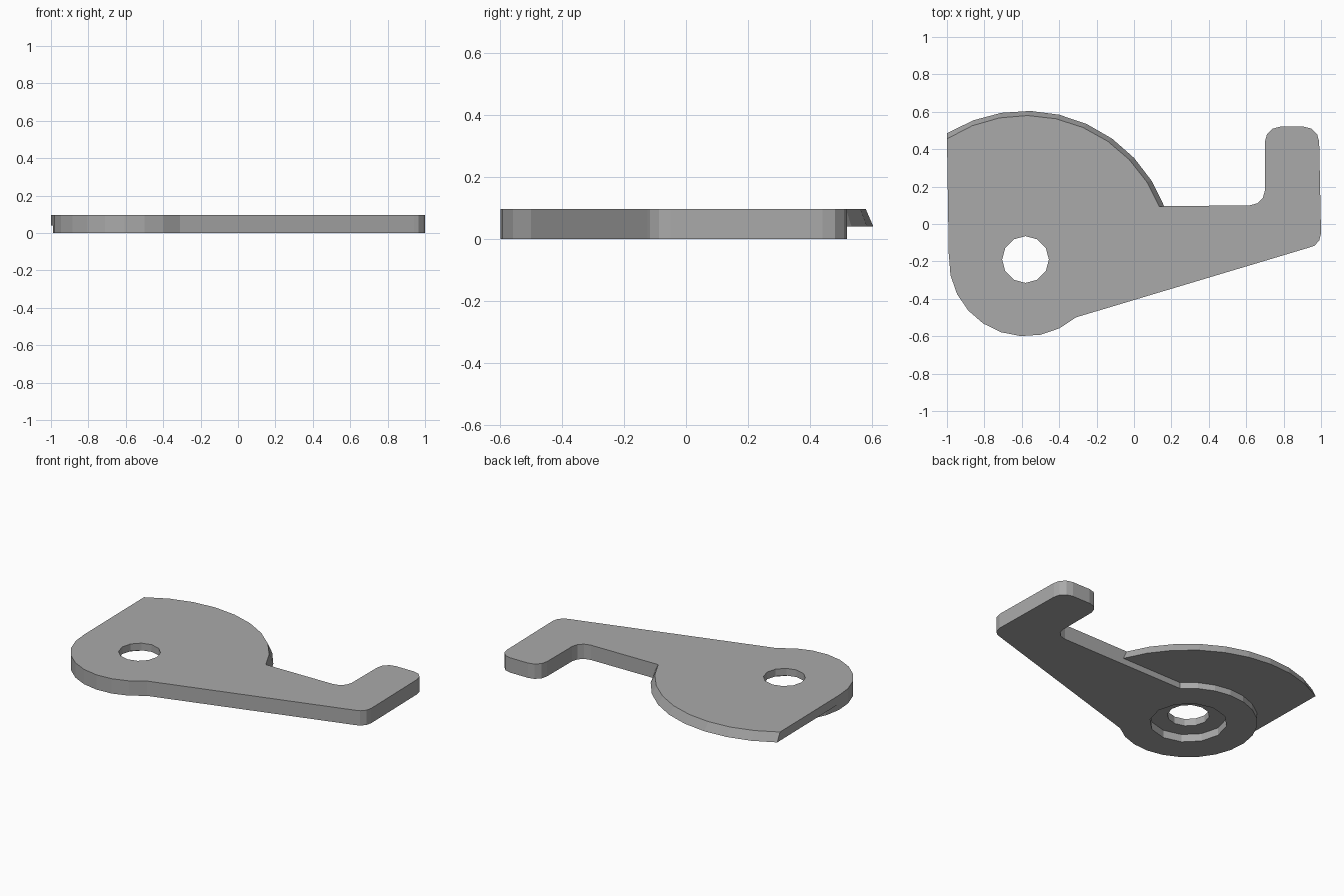
import bpy
import bmesh
from math import sin, cos, sqrt, atan2, pi, radians

cube = bpy.data.objects.get("Cube")
if cube:
    bpy.data.objects.remove(cube, do_unlink=True)

HUB_X, HUB_Y, HUB_R = -0.58, -0.19, 0.41
TOP, STEP = 0.097, 0.04
LEFT, TIP_Y = -1.0, 0.09

grey = bpy.data.materials.new("plain grey")
grey.use_nodes = True
colour = (0.40, 0.40, 0.40, 1)
grey.diffuse_color = colour
grey.node_tree.nodes["Principled BSDF"].inputs["Base Color"].default_value = colour


def arc(cx, cy, r, start, end, steps):
    """Points along an arc, angles in radians."""
    angles = [start + (end - start) * i / steps for i in range(steps + 1)]
    return [(cx + r * cos(a), cy + r * sin(a)) for a in angles]


def corner(cx, cy, r, start, end, steps=3):
    return arc(cx, cy, r, radians(start), radians(end), steps)


def prism(name, low, high, z0, z1):
    """Solid between two outlines with equal point counts."""
    bm = bmesh.new()
    a = [bm.verts.new((x, y, z0)) for x, y in low]
    b = [bm.verts.new((x, y, z1)) for x, y in high]
    bm.faces.new(a)
    bm.faces.new(b)
    for i in range(len(a)):
        j = (i + 1) % len(a)
        bm.faces.new((a[i], a[j], b[j], b[i]))
    bmesh.ops.recalc_face_normals(bm, faces=bm.faces)
    mesh = bpy.data.meshes.new(name)
    bm.to_mesh(mesh)
    bm.free()
    mesh.materials.append(grey)
    obj = bpy.data.objects.new(name, mesh)
    bpy.context.collection.objects.link(obj)
    return obj


def combine(target, other, operation):
    """Apply a boolean and discard the second solid."""
    mod = target.modifiers.new(operation.lower(), "BOOLEAN")
    mod.operation = operation
    mod.solver = "EXACT"
    mod.object = other
    bpy.context.view_layer.objects.active = target
    bpy.ops.object.modifier_apply(modifier=mod.name)
    bpy.data.objects.remove(other, do_unlink=True)


# Hub and hooked arm, full thickness
hub_start = atan2(TIP_Y - HUB_Y, sqrt(HUB_R ** 2 - (TIP_Y - HUB_Y) ** 2))
outline = arc(HUB_X, HUB_Y, HUB_R, hub_start, radians(311), 18)
outline += [(0.94, -0.125)] + corner(0.92, -0.05, 0.08, -55, 0, 2)
outline += corner(0.91, 0.44, 0.08, 0, 90)
outline += corner(0.78, 0.44, 0.08, 90, 180)
outline += corner(0.62, 0.18, 0.08, 0, -90)
lever = prism("lever_plate", outline, outline, 0, TOP)


# Raised fan with a sloping rim
def fan_outline(r):
    dx, dy = LEFT - HUB_X, TIP_Y - HUB_Y
    start = atan2(dy, sqrt(r * r - dy * dy))
    end = atan2(sqrt(r * r - dx * dx), dx)
    return [(HUB_X - HUB_R, HUB_Y), (HUB_X, HUB_Y)] + arc(HUB_X, HUB_Y, r, start, end, 9)


fan = prism("fan", fan_outline(0.795), fan_outline(0.77), STEP, TOP)
combine(lever, fan, "UNION")

# Pivot hole and the wider recess beneath it
for name, r, top in (("recess", 0.23, 0.05), ("pivot_hole", 0.125, 0.2)):
    ring = arc(HUB_X, HUB_Y, r, 0, 2 * pi, 12)[:-1]
    combine(lever, prism(name, ring, ring, -0.1, top), "DIFFERENCE")

# Merge flat regions left by the cuts
bm = bmesh.new()
bm.from_mesh(lever.data)
bmesh.ops.remove_doubles(bm, verts=bm.verts, dist=0.0005)
bmesh.ops.dissolve_limit(bm, angle_limit=radians(0.5), verts=bm.verts, edges=bm.edges)
bm.to_mesh(lever.data)
bm.free()
